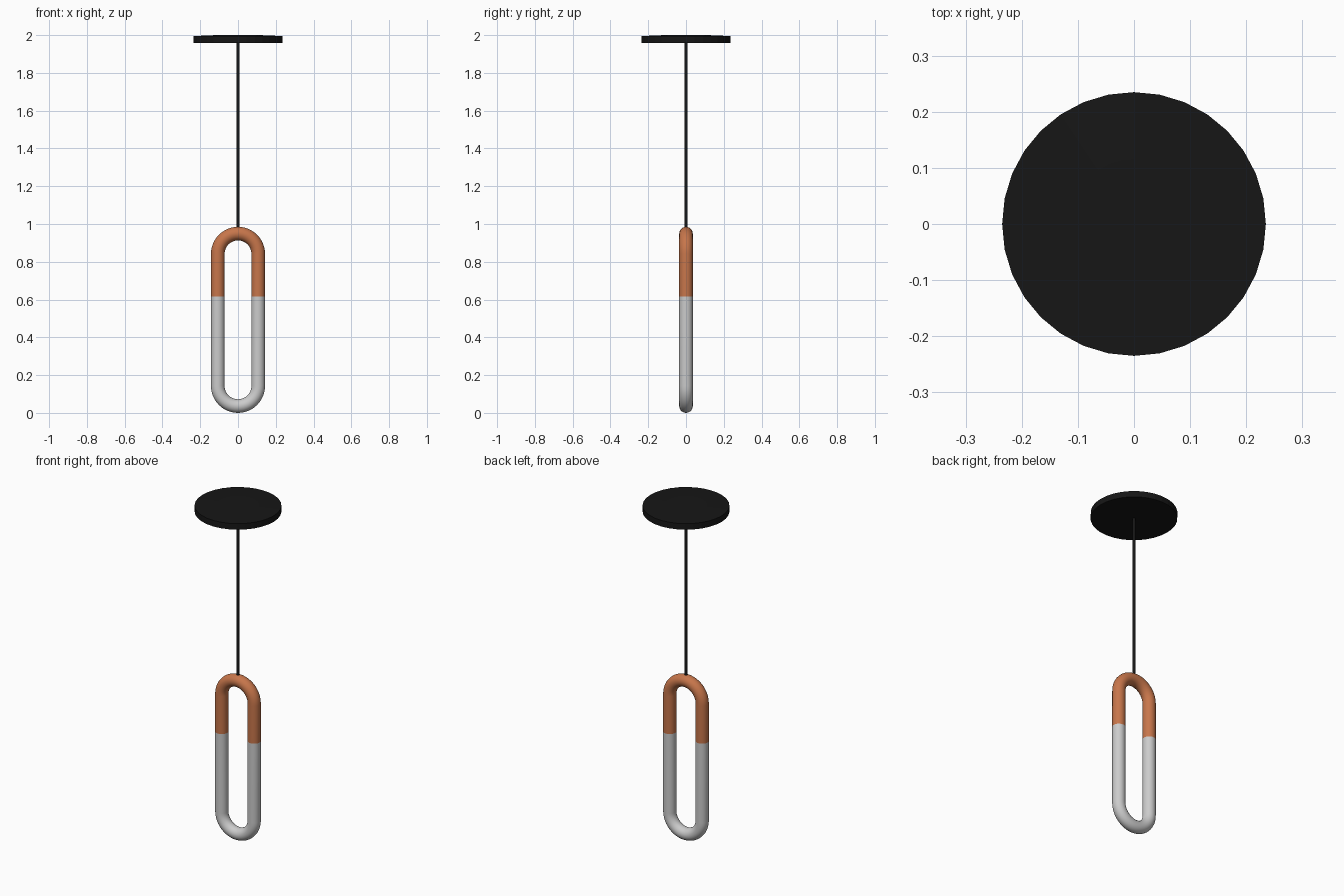
import bpy, bmesh, math
from mathutils import Vector

if "Cube" in bpy.data.objects:
    bpy.data.objects.remove(bpy.data.objects["Cube"])

TUBE_R, HALF_W, TOP, SPLIT = 0.036, 0.107, 0.985, 0.617
SIDES, ARC = 24, 24


def material(name, color):
    m = bpy.data.materials.new(name)
    m.diffuse_color = (*color, 1)
    m.use_nodes = True
    m.node_tree.nodes["Principled BSDF"].inputs["Base Color"].default_value = m.diffuse_color
    return m


def finish(obj, name, mat=None):
    obj.name = name
    if mat:
        obj.data.materials.append(mat)
    bpy.ops.object.select_all(action='DESELECT')
    obj.select_set(True)
    bpy.context.view_layer.objects.active = obj
    bpy.ops.object.shade_smooth_by_angle(angle=math.radians(35))
    return obj


def u_tube(name, center_z, end_z, mat=None):
    """Round tube: straight leg, half circle, straight leg, in the xz plane."""
    up = 1 if center_z > end_z else -1
    path = [(Vector((HALF_W, 0, end_z)), 0)]
    for i in range(ARC + 1):
        a = math.pi * i / ARC
        path.append((Vector((HALF_W * math.cos(a), 0, center_z + up * HALF_W * math.sin(a))), a))
    path.append((Vector((-HALF_W, 0, end_z)), math.pi))
    bm = bmesh.new()
    rings = []
    for p, a in path:
        out = Vector((math.cos(a), 0, up * math.sin(a)))
        rings.append([bm.verts.new(p + TUBE_R * (out * math.cos(t) + Vector((0, 1, 0)) * math.sin(t)))
                      for t in (2 * math.pi * k / SIDES for k in range(SIDES))])
    for r, s in zip(rings, rings[1:]):
        for k in range(SIDES):
            n = (k + 1) % SIDES
            bm.faces.new((r[k], r[n], s[n], s[k]))
    bm.faces.new(rings[0])
    bm.faces.new(rings[-1])
    bmesh.ops.recalc_face_normals(bm, faces=bm.faces)
    mesh = bpy.data.meshes.new(name)
    bm.to_mesh(mesh)
    bm.free()
    obj = bpy.data.objects.new(name, mesh)
    bpy.context.collection.objects.link(obj)
    return finish(obj, name, mat)


def rod(name, radius, z0, z1, sides, mat):
    bpy.ops.mesh.primitive_cylinder_add(vertices=sides, radius=radius, depth=z1 - z0,
                                        location=(0, 0, (z0 + z1) / 2))
    return finish(bpy.context.object, name, mat)


copper = material("copper", (0.57, 0.18, 0.07))
black = material("black", (0.008, 0.008, 0.008))

# Looped lamp body: glowing lower part and copper upper part
u_tube("light_tube", HALF_W + TUBE_R, SPLIT)
u_tube("copper_holder", TOP - HALF_W - TUBE_R, SPLIT, copper)

# Hanging cord and ceiling plate with a very shallow raised top
rod("cord", 0.008, 0.97, 1.97, 16, black)
plate = rod("ceiling_plate", 0.235, 1.959, 1.995, 32, black)
bm = bmesh.new()
bm.from_mesh(plate.data)
bm.faces.ensure_lookup_table()
top = max(bm.faces, key=lambda f: f.calc_center_median().z)
bmesh.ops.inset_region(bm, faces=[top], thickness=0.12, depth=0.005)
bm.to_mesh(plate.data)
bm.free()
plate.data.shade_flat()
